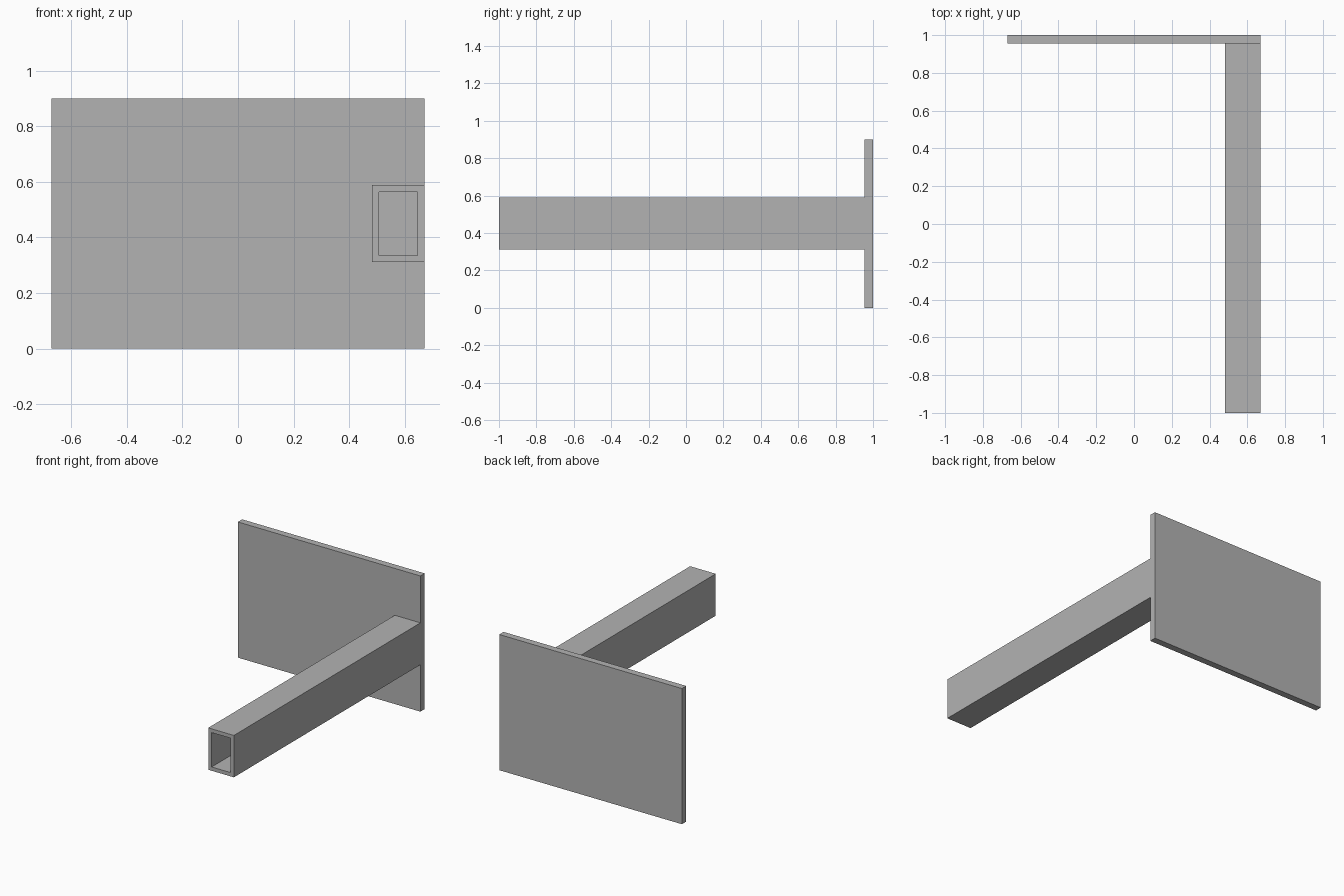
import bpy
import bmesh

cube = bpy.data.objects.get("Cube")
if cube:
    bpy.data.objects.remove(cube, do_unlink=True)

# Single grey material
grey = bpy.data.materials.new("plain_grey")
grey.use_nodes = True
colour = (0.45, 0.45, 0.45, 1)
grey.diffuse_color = colour
grey.node_tree.nodes["Principled BSDF"].inputs["Base Color"].default_value = colour

HALF_WIDTH = 0.67
PLATE_FRONT = 0.955


def finish(name, bm):
    bmesh.ops.recalc_face_normals(bm, faces=bm.faces)
    mesh = bpy.data.meshes.new(name)
    bm.to_mesh(mesh)
    bm.free()
    mesh.materials.append(grey)
    obj = bpy.data.objects.new(name, mesh)
    bpy.context.collection.objects.link(obj)
    return obj


def rectangle(x0, x1, z0, z1):
    return [(x0, z0), (x1, z0), (x1, z1), (x0, z1)]


def ring(bm, profile, y):
    return [bm.verts.new((x, y, z)) for x, z in profile]


def bridge(bm, a, b):
    n = len(a)
    for i in range(n):
        j = (i + 1) % n
        bm.faces.new((a[i], a[j], b[j], b[i]))


# Flat upright plate at the back
bm = bmesh.new()
outline = rectangle(-HALF_WIDTH, HALF_WIDTH, 0, 0.9)
front, back = ring(bm, outline, PLATE_FRONT), ring(bm, outline, 1)
bridge(bm, front, back)
bm.faces.new(front)
bm.faces.new(back)
finish("back_plate", bm)

# Hollow rectangular tube, flush with the plate's left edge
WALL = 0.025
left, right, low, high = 0.482, HALF_WIDTH, 0.311, 0.589
outer = rectangle(left, right, low, high)
inner = rectangle(left + WALL, right - WALL, low + WALL, high - WALL)
bm = bmesh.new()
rings = [ring(bm, outer, -1), ring(bm, outer, PLATE_FRONT),
         ring(bm, inner, PLATE_FRONT), ring(bm, inner, -1)]
for i in range(len(rings)):
    bridge(bm, rings[i], rings[(i + 1) % len(rings)])
finish("hollow_tube", bm)
